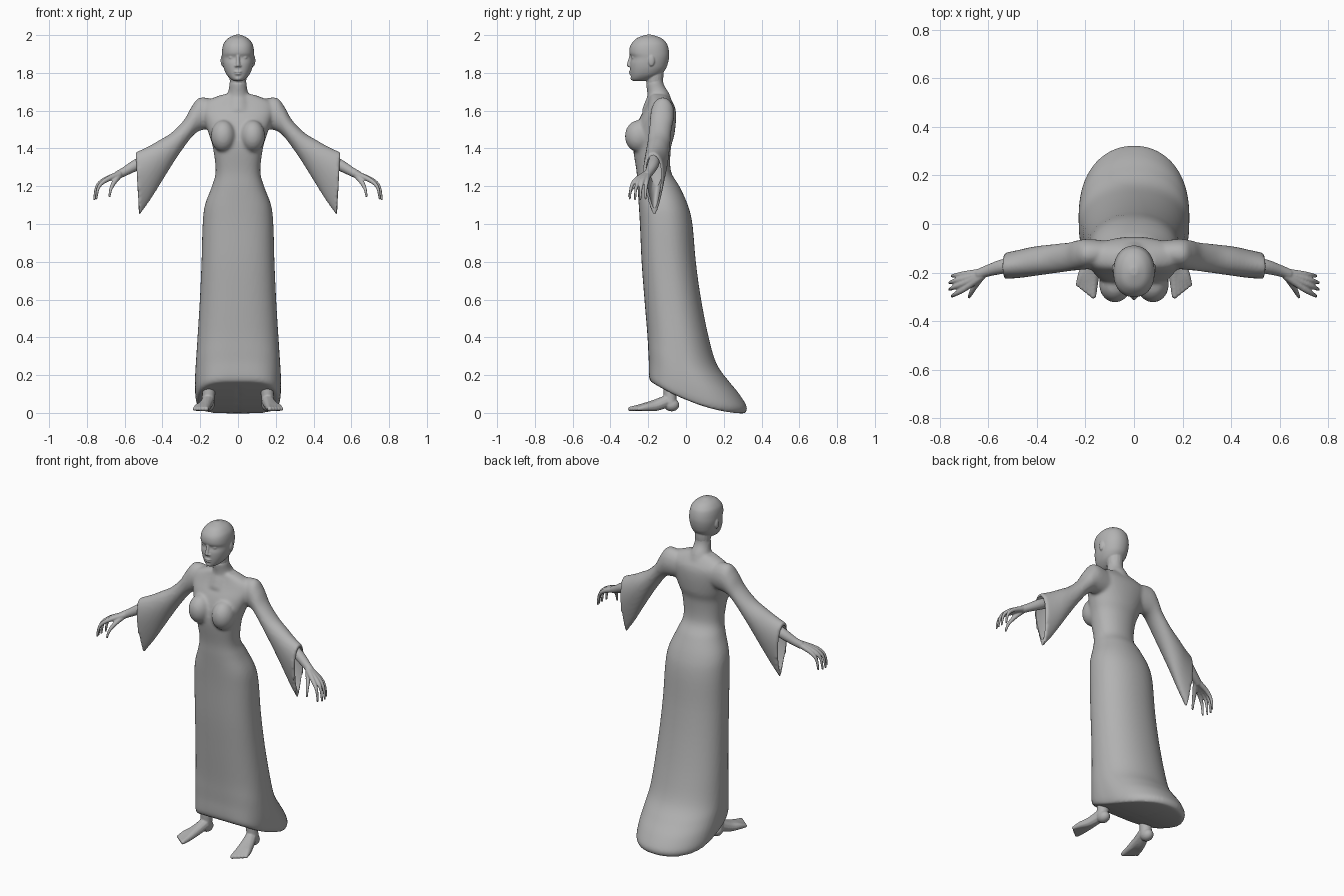
import bpy, bmesh, math
from mathutils import Vector, Matrix

cube = bpy.data.objects.get("Cube")
if cube:
    bpy.data.objects.remove(cube, do_unlink=True)

grey = bpy.data.materials.new("plain grey")
grey.use_nodes = True
grey.diffuse_color = (0.45, 0.45, 0.45, 1)
grey.node_tree.nodes["Principled BSDF"].inputs["Base Color"].default_value = grey.diffuse_color


def spline(rows, steps=5):
    """Smoothly interpolate rows of numbers."""
    out = []
    for i in range(len(rows) - 1):
        a, b, c, d = (rows[max(i - 1, 0)], rows[i], rows[i + 1], rows[min(i + 2, len(rows) - 1)])
        for s in range(steps):
            t = s / steps
            out.append([q + t / 2 * (r - p + t * (2 * p - 5 * q + 4 * r - w + t * (3 * q - p - 3 * r + w)))
                        for p, q, r, w in zip(a, b, c, d)])
    return out + [list(rows[-1])]


def loft(bm, rings, both=False):
    """Skin closed rings with capped ends, optionally with a mirrored copy."""
    for side in ((1, -1) if both else (1,)):
        vs = [[bm.verts.new((p[0] * side, p[1], p[2])) for p in ring] for ring in rings]
        n = len(vs[0])
        for a, b in zip(vs, vs[1:]):
            for i in range(n):
                j = (i + 1) % n
                bm.faces.new((a[i], a[j], b[j], b[i]))
        bm.faces.new(vs[0][::-1])
        bm.faces.new(vs[-1])


def tube(bm, rows, both=True, sides=16):
    """Round limb through rows of (x, y, z, radius)."""
    rows = spline(rows, 4)
    rings = []
    for i, row in enumerate(rows):
        axis = Vector(rows[min(i + 1, len(rows) - 1)][:3]) - Vector(rows[max(i - 1, 0)][:3])
        turn = axis.to_track_quat('Z', 'Y')
        rings.append([Vector(row[:3]) + turn @ Vector((math.cos(a), math.sin(a), 0)) * row[3]
                      for a in (math.tau * k / sides for k in range(sides))])
    loft(bm, rings, both)
    blob(bm, rows[-1][:3], [rows[-1][3]] * 3, both)


def blob(bm, centre, radii, both=True):
    for side in ((1, -1) if both else (1,)):
        place = Matrix.Translation((centre[0] * side, centre[1], centre[2]))
        bmesh.ops.create_uvsphere(bm, u_segments=20, v_segments=12, radius=1,
                                  matrix=place @ Matrix.Diagonal((*radii, 1)))


def body_ring(front_z, back_z, half, front, back, square, count=56):
    """Level or slanting oval, squarer at the front."""
    ring = []
    for k in range(count):
        a = math.tau * k / count
        c, s = math.cos(a), math.sin(a)
        e = 2 / (square if s < 0 else 2.1)
        x = half * math.copysign(abs(c) ** e, c)
        y = (front + back) / 2 + (back - front) / 2 * math.copysign(abs(s) ** e, s)
        u = max((back - y) / (back - front), 0)
        ring.append((x, y, back_z + (front_z - back_z) * u ** 1.8))
    return ring


def sleeve_ring(top_x, top_z, low_x, low_z, front, back, drop, count=32):
    """Upright teardrop; drop narrows its lower end."""
    ring = []
    for k in range(count):
        a = math.tau * k / count
        t = (1 - math.cos(a)) / 2
        y = (front + back) / 2 + (back - front) / 2 * math.sin(a) * (1 + drop * math.cos(a))
        ring.append((top_x + (low_x - top_x) * t, y + 0.02 * drop * t, top_z + (low_z - top_z) * t))
    return ring


def make(name, bm):
    bmesh.ops.recalc_face_normals(bm, faces=bm.faces)
    mesh = bpy.data.meshes.new(name)
    bm.to_mesh(mesh)
    bm.free()
    ob = bpy.data.objects.new(name, mesh)
    bpy.context.collection.objects.link(ob)
    return ob


def fuse(name, bm, voxel, smooth, cutter=None):
    """Melt overlapping shapes into one smooth surface."""
    ob = make(name, bm)
    mod = ob.modifiers.new("Fuse", 'REMESH')
    mod.mode, mod.voxel_size = 'VOXEL', voxel
    mod = ob.modifiers.new("Soften", 'SMOOTH')
    mod.factor, mod.iterations = 0.5, smooth
    if cutter:
        mod = ob.modifiers.new("Openings", 'BOOLEAN')
        mod.operation, mod.solver, mod.object = 'DIFFERENCE', 'EXACT', cutter
    bpy.context.view_layer.update()
    graph = bpy.context.evaluated_depsgraph_get()
    mesh = bpy.data.meshes.new_from_object(ob.evaluated_get(graph))
    ob.modifiers.clear()
    ob.data = mesh
    mesh.materials.clear()
    mesh.materials.append(grey)
    for face in mesh.polygons:
        face.use_smooth = True
        face.material_index = 0
    mesh.set_sharp_from_angle(angle=math.radians(50))
    return ob


# Gown: trailing skirt, hips, waist, chest and shoulders
bm = bmesh.new()
skirt = [(.165, -.003, .215, -.187, .312, 3.6), (.185, .03, .224, -.195, .323, 3.5),
         (.22, .1, .228, -.197, .282, 3.2), (.27, .17, .227, -.197, .225, 3),
         (.33, .26, .222, -.2, .162, 2.8), (.42, .4, .214, -.205, .12, 2.6)]
upper = [(.6, .202, -.22, .08), (.8, .193, -.235, .052), (1, .187, -.244, .034),
         (1.1, .175, -.25, .01), (1.2, .138, -.257, -.035), (1.28, .118, -.262, -.08),
         (1.4, .132, -.28, -.08), (1.47, .152, -.275, -.062), (1.55, .18, -.25, -.053),
         (1.61, .195, -.218, -.056), (1.65, .17, -.2, -.075), (1.685, .085, -.19, -.1)]
rows = spline(skirt + [(z, z, w, f, b, 2.5) for z, w, f, b in upper])
rings = [body_ring(*r) for r in rows]
seam = [(x * .02, y, z) for x, y, z in rings[0]]
loft(bm, [seam] + rings)
blob(bm, (.078, -.25, 1.465), (.066, .074, .085))
tube(bm, [(0, -.145, 1.6, .09), (0, -.147, 1.67, .064), (0, -.158, 1.71, .05),
          (0, -.166, 1.75, .046), (0, -.165, 1.82, .047)], both=False, sides=24)

# Flared sleeves
sleeve = [(.1, 1.655, .1, 1.51, -.17, -.07, 0), (.2, 1.67, .17, 1.5, -.185, -.062, 0),
          (.245, 1.622, .21, 1.49, -.19, -.066, 0), (.285, 1.552, .252, 1.452, -.195, -.076, 0),
          (.35, 1.485, .325, 1.35, -.205, -.085, .1), (.42, 1.442, .405, 1.222, -.215, -.097, .25),
          (.48, 1.408, .465, 1.125, -.222, -.112, .35), (.542, 1.38, .524, 1.042, -.226, -.126, .4)]
loft(bm, [sleeve_ring(*r) for r in spline(sleeve)], both=True)

# Hollow of the cuffs
cut = bmesh.new()
hollow = [(.455, 1.39, .445, 1.2, -.2, -.125, .3), (.5, 1.382, .485, 1.13, -.21, -.132, .35),
          (.57, 1.352, .55, 1.055, -.213, -.139, .4)]
loft(cut, [sleeve_ring(*r) for r in hollow], both=True)
cutter = make("cuff_cutter", cut)
cutter.hide_render = True
fuse("gown", bm, .009, 6, cutter)
bpy.data.objects.remove(cutter, do_unlink=True)

# Head
bm = bmesh.new()
skull = [(1.757, .022, -.28, -.215), (1.768, .04, -.289, -.18), (1.79, .06, -.293, -.135),
         (1.82, .074, -.296, -.108), (1.85, .081, -.296, -.096), (1.88, .084, -.29, -.09),
         (1.905, .085, -.3, -.089), (1.935, .082, -.298, -.094), (1.96, .073, -.285, -.105),
         (1.985, .05, -.258, -.133), (2.002, .014, -.21, -.18)]
loft(bm, [body_ring(z, z, w, f, b, 2.3) for z, w, f, b in spline(skull)])
tube(bm, [(0, -.164, 1.86, .045), (0, -.165, 1.79, .046), (0, -.166, 1.74, .042)], both=False)
# Nose, brows, eyes, lips, chin and ears
tube(bm, [(0, -.29, 1.895, .008), (0, -.298, 1.865, .009), (0, -.303, 1.842, .011)], both=False)
blob(bm, (.01, -.296, 1.837), (.008, .01, .007))
tube(bm, [(.016, -.294, 1.902, .005), (.036, -.284, 1.909, .006), (.058, -.264, 1.902, .004)])
blob(bm, (.034, -.277, 1.881), (.015, .011, .007))
blob(bm, (0, -.294, 1.806), (.022, .009, .005), both=False)
blob(bm, (0, -.293, 1.795), (.018, .009, .006), both=False)
blob(bm, (0, -.282, 1.771), (.018, .012, .012), both=False)
blob(bm, (.083, -.183, 1.865), (.009, .017, .03))
fuse("head", bm, .004, 3)

# Forearms and hands
bm = bmesh.new()
tube(bm, [(.475, -.165, 1.345, .03), (.54, -.175, 1.312, .03),
          (.6, -.192, 1.278, .024), (.635, -.205, 1.26, .022)])
for i in range(4):
    t = i / 3
    bend = .012 * math.sin(math.pi * t)
    tube(bm, [(.625, -.2 - .012 * t, 1.264, .018), (.7 + bend, -.207 - .06 * t, 1.232, .013),
              (.738 + bend, -.212 - .078 * t, 1.195, .009),
              (.75 + bend, -.214 - .084 * t, 1.135 - bend / 2, .006)], sides=10)
tube(bm, [(.625, -.21, 1.26, .016), (.655, -.255, 1.222, .013),
          (.673, -.288, 1.185, .009), (.68, -.302, 1.147, .006)], sides=10)
fuse("forearms_and_hands", bm, .004, 3)

# Ankles, feet and toes
bm = bmesh.new()
tube(bm, [(.15, -.085, .3, .04), (.155, -.085, .12, .034), (.158, -.083, .055, .034)])
blob(bm, (.158, -.076, .042), (.034, .041, .034))
for i in range(5):
    t = i / 4
    tube(bm, [(.158, -.1, .062, .034), (.163 + .022 * t, -.16, .045 - .008 * t, .028),
              (.166 + .046 * t, -.235 + .025 * t, .029, .02),
              (.168 + .062 * t, -.294 + .045 * t, .021, .013 - .003 * t)], sides=10)
fuse("feet", bm, .0045, 3)
